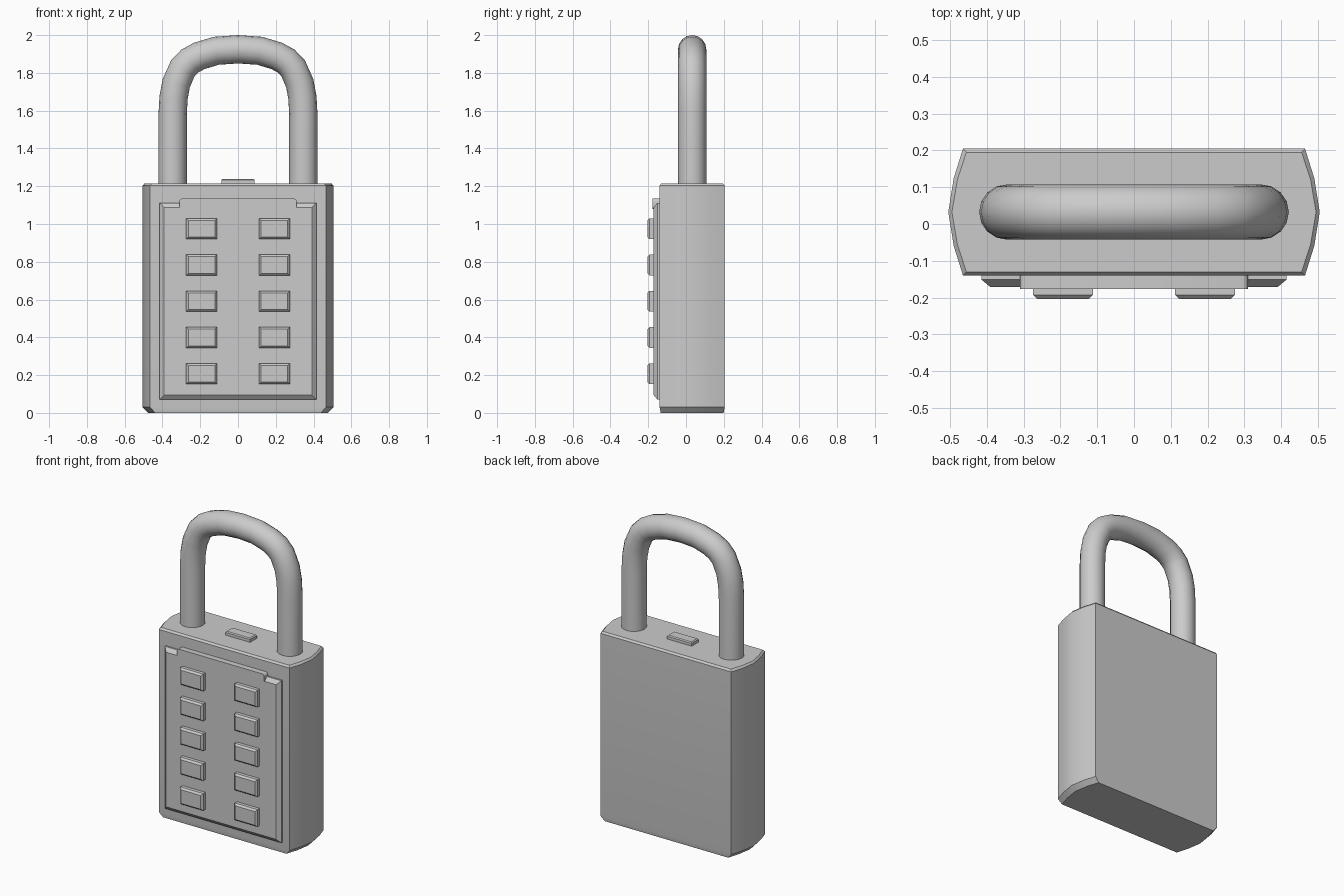
import bpy, bmesh, math

if "Cube" in bpy.data.objects:
    bpy.data.objects.remove(bpy.data.objects["Cube"])


def add_mesh(name, bm):
    bmesh.ops.recalc_face_normals(bm, faces=bm.faces)
    me = bpy.data.meshes.new(name)
    bm.to_mesh(me)
    bm.free()
    ob = bpy.data.objects.new(name, me)
    bpy.context.collection.objects.link(ob)
    return ob


def smooth(ob, angle=35):
    bpy.ops.object.select_all(action='DESELECT')
    bpy.context.view_layer.objects.active = ob
    ob.select_set(True)
    bpy.ops.object.shade_smooth_by_angle(angle=math.radians(angle))


def plate(name, x, y, z, inset, step):
    """Box on the front, chamfered by inset toward its -y face."""
    bm = bmesh.new()
    rings = []
    for yy, d in ((y[1], 0), (y[0] + step, 0), (y[0], inset)):
        rings.append([bm.verts.new((px, yy, pz)) for px, pz in (
            (x[0] + d, z[0] + d), (x[1] - d, z[0] + d),
            (x[1] - d, z[1] - d), (x[0] + d, z[1] - d))])
    loft(bm, rings)
    return add_mesh(name, bm)


def loft(bm, rings):
    for a, b in zip(rings, rings[1:]):
        n = len(a)
        for i in range(n):
            bm.faces.new((a[i], a[(i + 1) % n], b[(i + 1) % n], b[i]))
    bm.faces.new(rings[0])
    bm.faces.new(rings[-1])


# Body: bowed sides, chamfered bottom, fine top bevel
side = [(0.465, -0.14), (0.49, -0.06), (0.505, 0.0325), (0.49, 0.125), (0.465, 0.205)]
outline = side + [(-x, y) for x, y in reversed(side)]
bm = bmesh.new()
rings = []
for z, dx, dy in ((0, 0.028, 0.006), (0.03, 0, 0), (1.203, 0, 0), (1.215, 0.01, 0.01)):
    sx, sy = 1 - dx / 0.505, 1 - dy / 0.1725
    rings.append([bm.verts.new((x * sx, 0.0325 + (y - 0.0325) * sy, z)) for x, y in outline])
loft(bm, rings)
smooth(add_mesh("body", bm), 25)

# Front panel with chamfered border
plate("front_panel", (-0.415, 0.415), (-0.171, -0.13), (0.07, 1.112), 0.024, 0.02)

# Rounded bar across the top of the panel
bm = bmesh.new()
bmesh.ops.create_cube(bm, size=1)
for v in bm.verts:
    v.co = (v.co.x * 0.62, -0.154 + v.co.y * 0.046, 1.107 + v.co.z * 0.056)
edges = [e for e in bm.edges if abs(e.verts[0].co.y - e.verts[1].co.y) > 0.01]
bmesh.ops.bevel(bm, geom=edges, offset=0.015, segments=3, profile=0.5, affect='EDGES')
smooth(add_mesh("panel_bar", bm))

# Two columns of five push buttons
for row in range(5):
    z = 0.207 + 0.192 * row
    for label, x in (("left", -0.193), ("right", 0.193)):
        plate(f"button_{label}_{row + 1}", (x - 0.081, x + 0.081),
              (-0.204, -0.165), (z - 0.055, z + 0.055), 0.011, 0.011)

# Small release slider on top
bm = bmesh.new()
bmesh.ops.create_cube(bm, size=1)
for v in bm.verts:
    v.co = (v.co.x * 0.176, 0.0325 + v.co.y * 0.07, 1.22 + v.co.z * 0.038)
bmesh.ops.bevel(bm, geom=[e for e in bm.edges if all(v.co.z > 1.22 for v in e.verts)],
                offset=0.006, segments=1, affect='EDGES')
add_mesh("release_slider", bm)

# Shackle: swept round bar
half = [(0.346, 1.18), (0.346, 1.58), (0.341, 1.67), (0.327, 1.745), (0.292, 1.825),
        (0.255, 1.863), (0.205, 1.89), (0.115, 1.917)]
path = half + [(0, 1.925)] + [(-x, z) for x, z in reversed(half)]
cu = bpy.data.curves.new("shackle", 'CURVE')
cu.dimensions = '3D'
cu.bevel_depth = 0.075
cu.bevel_resolution = 6
cu.use_fill_caps = True
sp = cu.splines.new('POLY')
sp.points.add(len(path) - 1)
for p, (x, z) in zip(sp.points, path):
    p.co = (x, 0.0325, z, 1)
ob = bpy.data.objects.new("shackle", cu)
bpy.context.collection.objects.link(ob)
bpy.ops.object.select_all(action='DESELECT')
bpy.context.view_layer.objects.active = ob
ob.select_set(True)
bpy.ops.object.convert(target='MESH')
smooth(bpy.context.view_layer.objects.active, 40)
